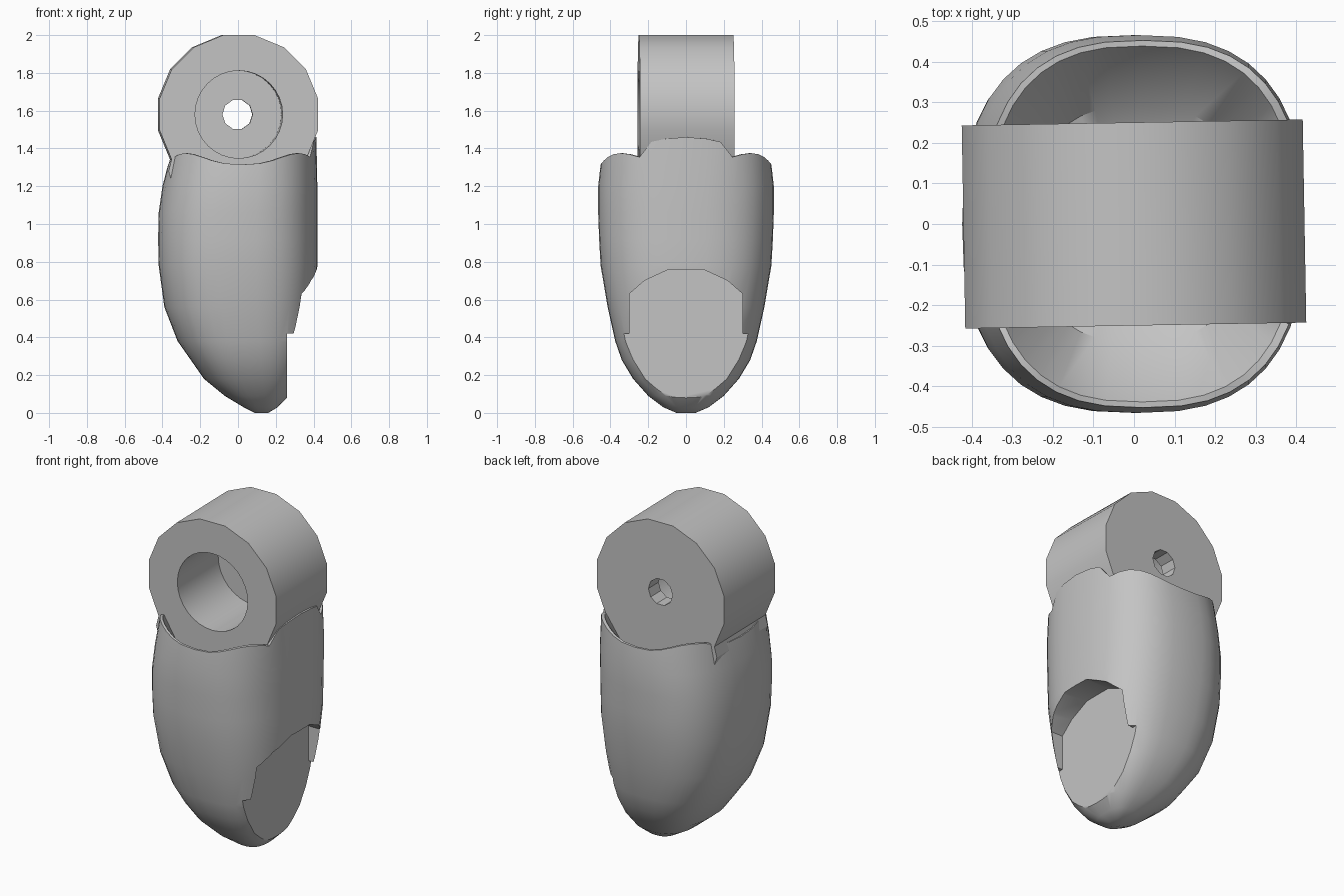
import bpy, bmesh
from math import sin, cos, pi, radians, copysign
from mathutils import Matrix

cube = bpy.data.objects.get("Cube")
if cube:
    bpy.data.objects.remove(cube, do_unlink=True)

grey = bpy.data.materials.new("plain_grey")
grey.use_nodes = True
grey.diffuse_color = (0.55, 0.55, 0.55, 1)
grey.node_tree.nodes["Principled BSDF"].inputs["Base Color"].default_value = grey.diffuse_color


def loft(name, rings):
    """Closed solid skinned through rings of equal point count."""
    bm = bmesh.new()
    loops = [[bm.verts.new(p) for p in ring] for ring in rings]
    n = len(loops[0])
    for a, b in zip(loops, loops[1:]):
        for i in range(n):
            j = (i + 1) % n
            bm.faces.new((a[i], a[j], b[j], b[i]))
    bm.faces.new(loops[0][::-1])
    bm.faces.new(loops[-1])
    bmesh.ops.recalc_face_normals(bm, faces=bm.faces)
    mesh = bpy.data.meshes.new(name)
    bm.to_mesh(mesh)
    bm.free()
    mesh.materials.append(grey)
    obj = bpy.data.objects.new(name, mesh)
    bpy.context.collection.objects.link(obj)
    return obj


def prism_y(name, pts, y0, y1):
    return loft(name, [[(x, y, z) for x, z in pts] for y in (y0, y1)])


def circle(r, n, z):
    return [(r * cos(2 * pi * i / n), z + r * sin(2 * pi * i / n)) for i in range(n)]


def activate(obj):
    bpy.ops.object.select_all(action='DESELECT')
    obj.select_set(True)
    bpy.context.view_layer.objects.active = obj


def cut(obj, cutter):
    activate(obj)
    mod = obj.modifiers.new("cut", 'BOOLEAN')
    mod.operation = 'DIFFERENCE'
    mod.solver = 'EXACT'
    mod.object = cutter
    bpy.ops.object.modifier_apply(modifier=mod.name)
    bpy.data.objects.remove(cutter, do_unlink=True)


def smooth(obj, angle):
    activate(obj)
    bpy.ops.object.shade_smooth_by_angle(angle=radians(angle))


# Fingertip body: rounded-square sections (z, min x, max x, half depth)
SECTIONS = [
    (0, .09, .16, .05), (.03, .03, .21, .12), (.09, -.07, .27, .2),
    (.18, -.18, .32, .28), (.28, -.25, .35, .34), (.38, -.32, .38, .375),
    (.56, -.39, .405, .415), (.78, -.42, .42, .452), (.92, -.423, .42, .46),
    (1.06, -.42, .42, .465), (1.2, -.4, .42, .465),
]
SIDES = 40


def section(z, x0, x1, depth, rim=False):
    ring = []
    for i in range(SIDES):
        a = 2 * pi * i / SIDES
        c, s = cos(a), sin(a)
        u = copysign(abs(c) ** (2 / 2.6), c)
        v = copysign(abs(s) ** (2 / 2.6), s)
        h = z
        if rim:  # wavy rim with a raised tab on the nail side
            h -= .03 * cos(4 * a)
            if abs(v) * depth < .23 and c > 0:
                h = 1.46 - .03 * (v * depth / .2) ** 2
        ring.append(((x0 + x1) / 2 + u * (x1 - x0) / 2, v * depth, h))
    return ring


rings = [section(*s) for s in SECTIONS]
rings += [section(1.345, -.37, .415, .452, True),
          section(1.345, -.355, .395, .438, True),
          section(1.12, -.25, .27, .29),
          section(1.06, -.1, .1, .1)]
body = loft("fingertip_body", rings)

# Flat nail pocket: arched outline pushed in from the nail side
half = [(.6, -.2), (.6, .42), (.3, .42), (.3, .63), (.22, .7), (.09, .76)]
outline = half + [(-y, z) for y, z in reversed(half)]
cut(body, loft("nail_cutter", [[(x, y, z) for y, z in outline] for x in (.26, .8)]))
smooth(body, 40)

# Knuckle barrel with a neck running down into the body
barrel = []
for k in range(12):
    a = radians(-33.75 + 22.5 * k)
    barrel.append((.428 * cos(a), 1.58 + .428 * sin(a)))
neck = [(-.372, 1.28), (-.3, 1.05), (.3, 1.05), (.372, 1.28)]
knuckle = prism_y("knuckle_barrel", barrel + neck, -.25, .25)

# Blind bore from the front and a small pin hole through the back wall
cut(knuckle, prism_y("bore_cutter", circle(.232, 32, 1.58), -.5, .15))
cut(knuckle, prism_y("pin_cutter", circle(.08, 10, 1.58), -.1, .5))
knuckle.data.transform(Matrix.Rotation(radians(1), 4, 'Z'))
smooth(knuckle, 30)
